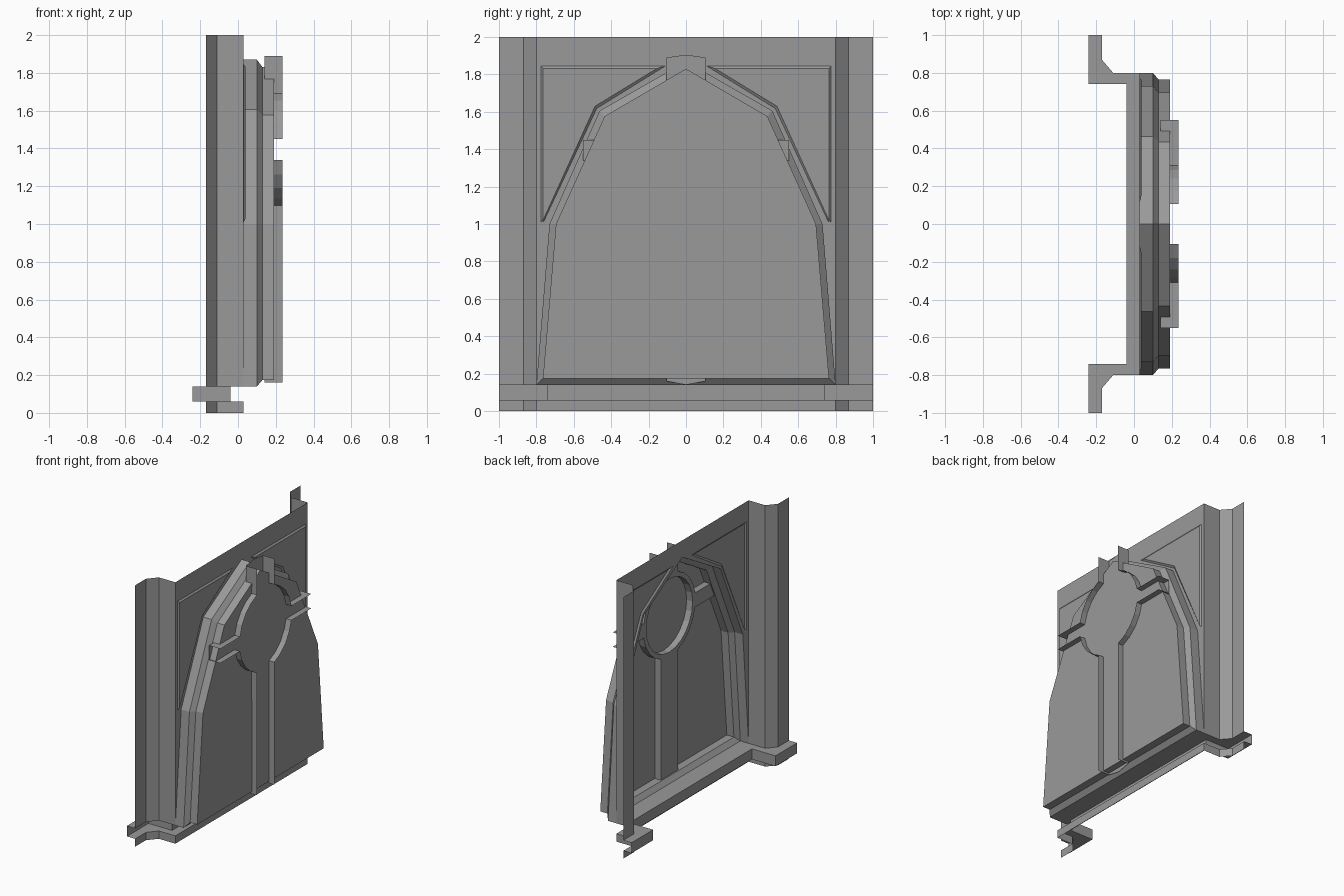
import bpy, bmesh, math
from mathutils import Vector
from mathutils.geometry import tessellate_polygon

if "Cube" in bpy.data.objects:
    bpy.data.objects.remove(bpy.data.objects["Cube"])

stone = bpy.data.materials.new("dark_stone")
stone.diffuse_color = (.32, .32, .32, 1)
stone.use_nodes = True
stone.node_tree.nodes["Principled BSDF"].inputs["Base Color"].default_value = stone.diffuse_color


class Part:
    """Half of an open shell (y >= 0), mirrored across y."""
    def __init__(self):
        self.bm = bmesh.new()

    def strip(self, a, b):
        # quads between two matching point rows
        va = [self.bm.verts.new(p) for p in a]
        vb = [self.bm.verts.new(p) for p in b]
        for i in range(len(a) - 1):
            self.bm.faces.new((va[i], va[i + 1], vb[i + 1], vb[i]))

    def fill(self, *loops):
        # flat polygon, later loops are holes
        pts = [Vector(p) for l in loops for p in l]
        vs = [self.bm.verts.new(p) for p in pts]
        for t in tessellate_polygon([[Vector(p) for p in l] for l in loops]):
            self.bm.faces.new([vs[i] for i in t])

    def finish(self, name):
        bm = self.bm
        bmesh.ops.remove_doubles(bm, verts=bm.verts, dist=1e-4)
        bmesh.ops.recalc_face_normals(bm, faces=bm.faces)
        if sum(f.calc_area() * f.normal.x for f in bm.faces) > 0:
            bmesh.ops.reverse_faces(bm, faces=bm.faces)
        bmesh.ops.dissolve_limit(bm, angle_limit=0.01, verts=bm.verts, edges=bm.edges)
        me = bpy.data.meshes.new(name)
        bm.to_mesh(me)
        bm.free()
        me.materials.append(stone)
        ob = bpy.data.objects.new(name, me)
        bpy.context.collection.objects.link(ob)
        m = ob.modifiers.new("mirror", 'MIRROR')
        m.use_axis = (False, True, False)
        m.use_clip = True


def at_x(x, yz):
    return [(x, y, z) for y, z in yz]


def at_z(z, xy):
    return [(x, y, z) for x, y in xy]


# Shared outlines
arch = [(0, .14), (.80, .14), (.73, 1.0), (.462, 1.605), (0, 1.87)]
inner_arch = [(0, .175), (.765, .175), (.695, 1.0), (.435, 1.576), (0, 1.83)]
wall_path = [(.03, 0), (.03, .80), (-.11, .80), (-.17, .87), (-.17, 1)]
trim_path = [(-.04, 0), (-.04, .74), (-.24, .74), (-.24, 1)]

# Wall with sunken spandrel panels beside the arch
wall = Part()
panel = [(.775, 1.845), (.775, 1.01), (.762, 1.01), (.477, 1.618), (.11, 1.845)]
sunk = [(.764, 1.832), (.764, 1.03), (.760, 1.03), (.486, 1.63), (.155, 1.832)]
wall.fill(at_x(.03, arch[1:] + [(0, 2), (.80, 2)]), at_x(.03, panel))
wall.strip(at_x(.03, panel + panel[:1]), at_x(.04, sunk + sunk[:1]))
wall.fill(at_x(.04, sunk))
wall.finish("wall")

# Corner half pillars
pillar = Part()
pillar.strip(at_z(.14, wall_path[1:]), at_z(2, wall_path[1:]))
pillar.finish("pillars")

# Skirting with projecting ledge
base = Part()
base.strip(at_z(0, wall_path), at_z(.06, wall_path))
base.strip(at_z(.06, trim_path), at_z(.14, trim_path))
for z in (.06, .14):
    base.fill(at_z(z, trim_path + wall_path[::-1]))
base.finish("base_trim")

# Stepped window recess and pane
recess = Part()
recess.strip(at_x(.03, arch), at_x(.10, arch))
recess.strip(at_x(.10, arch), at_x(.13, inner_arch))
recess.strip(at_x(.13, inner_arch), at_x(.19, inner_arch))
recess.fill(at_x(.19, inner_arch))
recess.finish("window_recess")

# Tracery: mullion, ring and side arms
C, R, RI = 1.395, .315, .28


def arc(r, a0, a1, n):
    return [(r * math.cos(math.radians(a0 + (a1 - a0) * i / n)),
             C + r * math.sin(math.radians(a0 + (a1 - a0) * i / n))) for i in range(n + 1)]


low = [(.105, .16)] + arc(R, -70.5, -10.05, 4) + [(.55, 1.34)]
high = [(.55, 1.45)] + arc(R, 10.05, 70.5, 4) + [(.105, 1.89)]
hole = [(max(y, 0), z) for y, z in arc(RI, 90, -90, 12)]
tracery = Part()
tracery.fill(at_x(.14, low + high + [(0, 1.905)] + hole + [(0, .14)]))
for row, back in ((low, .235), (high, .235), (hole, .19)):
    tracery.strip(at_x(.14, row), at_x(back, row))
tracery.finish("tracery")
